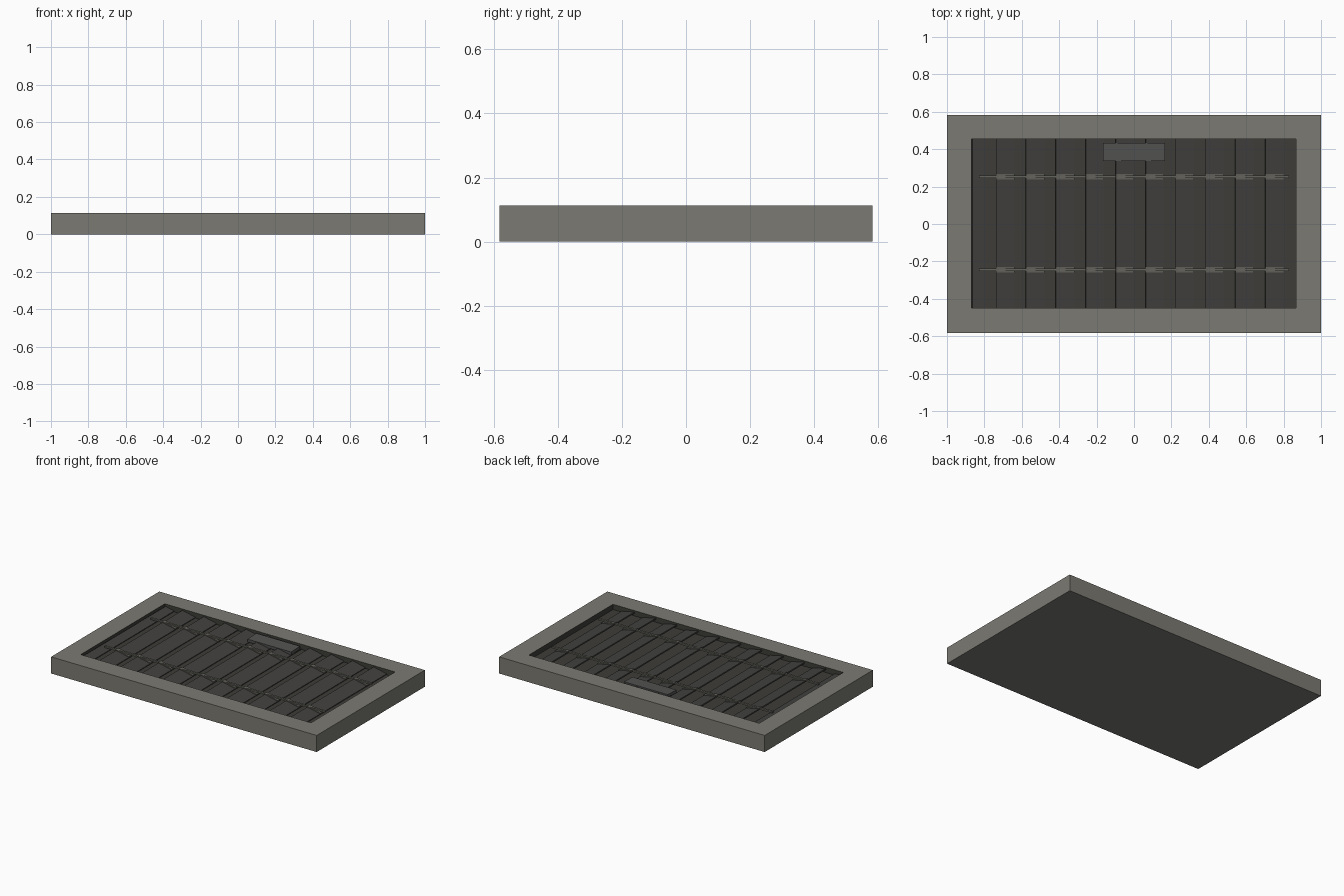
import bpy, bmesh
from math import atan2, hypot
from mathutils import Matrix, Vector

if "Cube" in bpy.data.objects:
    bpy.data.objects.remove(bpy.data.objects["Cube"])


def paint(name, rgb):
    m = bpy.data.materials.new(name)
    m.diffuse_color = (*rgb, 1)
    m.use_nodes = True
    m.node_tree.nodes["Principled BSDF"].inputs["Base Color"].default_value = m.diffuse_color
    return m


STONE = paint("warm_grey", (0.2, 0.195, 0.168))
BASE = paint("base_grey", (0.19, 0.185, 0.182))
DARK = paint("dark_grey", (0.054, 0.053, 0.05))
FLOOR_MAT = paint("shadow_grey", (0.047, 0.046, 0.04))
ROD = paint("rod_grey", (0.13, 0.127, 0.11))
TAB = paint("tab_grey", (0.085, 0.085, 0.084))


def add(name, bm, *mats):
    me = bpy.data.meshes.new(name)
    bm.to_mesh(me)
    bm.free()
    for m in mats:
        me.materials.append(m)
    bpy.context.collection.objects.link(bpy.data.objects.new(name, me))


def box(name, loc, size, mat, tilt_y=0.0, tilt_x=0.0):
    bm = bmesh.new()
    m = (Matrix.Translation(Vector(loc)) @ Matrix.Rotation(tilt_y, 4, 'Y')
         @ Matrix.Rotation(tilt_x, 4, 'X') @ Matrix.Diagonal((*size, 1)))
    bmesh.ops.create_cube(bm, size=1, matrix=m)
    add(name, bm, mat)


HX, HY, H = 1.0, 0.582, 0.113
X0, X1, Y0, Y1 = -0.87, 0.865, -0.45, 0.455
FLOOR = 0.077

# Solid tray: outer walls, rim, inner walls and recessed floor
bm = bmesh.new()


def ring(x0, x1, y0, y1, z):
    return [bm.verts.new((x, y, z)) for x, y in
            ((x0, y0), (x1, y0), (x1, y1), (x0, y1))]


loops = [ring(-HX, HX, -HY, HY, 0), ring(-HX, HX, -HY, HY, H),
         ring(X0, X1, Y0, Y1, H), ring(X0, X1, Y0, Y1, FLOOR)]
for n, (a, b) in enumerate(zip(loops, loops[1:])):
    for i in range(4):
        j = (i + 1) % 4
        bm.faces.new((a[i], a[j], b[j], b[i])).material_index = n // 2
bm.faces.new(loops[0][::-1]).material_index = 2
bm.faces.new(loops[-1]).material_index = 1
bmesh.ops.recalc_face_normals(bm, faces=bm.faces)
add("frame", bm, STONE, FLOOR_MAT, BASE)

# Tilted louvres, high on the left, with a strap where each rod crosses
Z_HI, Z_LO = 0.1, 0.079
RODS = (0.253, -0.245)
for i in range(11):
    right = -0.80 + 0.16 * i
    left = max(right - 0.098, -0.865)
    drop = (Z_HI - Z_LO) * (right - left) / 0.098
    width, tilt = hypot(right - left, drop), atan2(drop, right - left)
    cx, cz = (left + right) / 2, Z_LO + drop / 2
    box(f"louvre_{i}", (cx, (Y0 + Y1) / 2, cz), (width, Y1 - Y0, 0.008), DARK, tilt)
    for k, y in enumerate(RODS if i else ()):
        box(f"strap_{i}_{k}", (cx, y, cz + 0.006), (width, 0.028, 0.006), ROD, tilt)

# Thin link rods across all louvres
for k, y in enumerate(RODS):
    box(f"link_rod_{k}", (0, y, 0.101), (1.66, 0.014, 0.01), ROD)

# Control tab at the back edge
box("control_tab", (0, 0.385, 0.098), (0.33, 0.095, 0.02), TAB, 0, 0.04)
